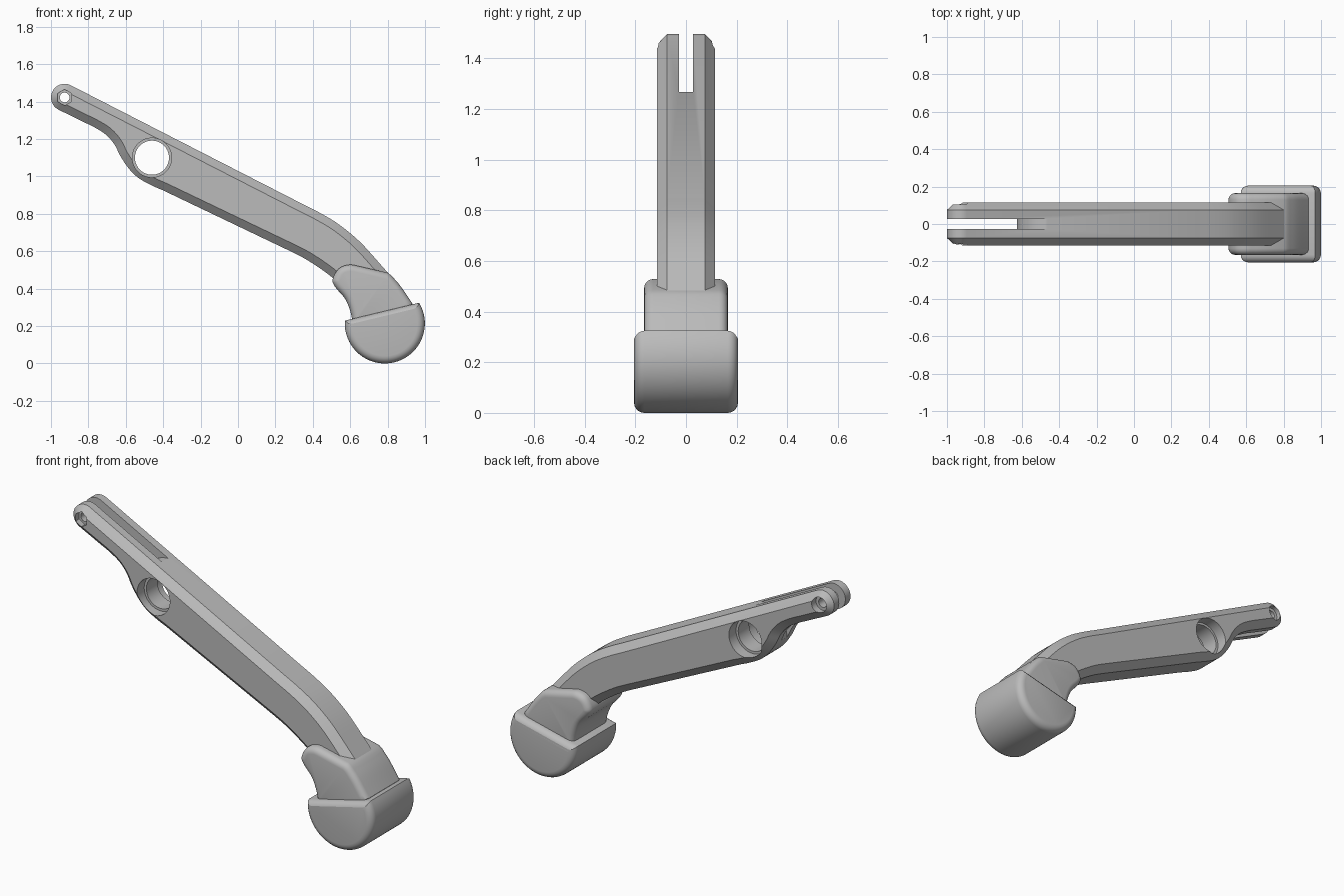
import bpy, bmesh, math
from mathutils import Vector

if "Cube" in bpy.data.objects:
    bpy.data.objects.remove(bpy.data.objects["Cube"], do_unlink=True)

grey = bpy.data.materials.new("plain grey")
grey.use_nodes = True
COLOUR = (0.5, 0.5, 0.5, 1)
grey.diffuse_color = COLOUR
grey.node_tree.nodes["Principled BSDF"].inputs["Base Color"].default_value = COLOUR


def arc(cx, cz, r, start, end, n):
    """Points on a circle, angles in degrees."""
    angles = [math.radians(start + (end - start) * i / n) for i in range(n + 1)]
    return [(cx + r * math.cos(a), cz + r * math.sin(a)) for a in angles]


def spline(points, steps=4):
    """Smooth curve that passes through the points."""
    p = [Vector(q) for q in points]
    p = [2 * p[0] - p[1]] + p + [2 * p[-1] - p[-2]]
    out = []
    for a, b, c, d in zip(p, p[1:], p[2:], p[3:]):
        for i in range(steps):
            t = i / steps
            out.append(tuple(0.5 * (2 * b + (c - a) * t + (2 * a - 5 * b + 4 * c - d) * t ** 2
                                    + (3 * b - a - 3 * c + d) * t ** 3)))
    return out + [tuple(points[-1])]


def inset(outline, amount):
    """Move a clockwise outline inward with mitred corners."""
    pts = [Vector(q) for q in outline]
    result = []
    for i, p in enumerate(pts):
        d1 = (p - pts[i - 1]).normalized()
        d2 = (pts[(i + 1) % len(pts)] - p).normalized()
        n1, n2 = Vector((d1.y, -d1.x)), Vector((d2.y, -d2.x))
        result.append(p + (n1 + n2) * amount / max(0.4, 1 + n1.dot(n2)))
    return result


def prism(name, outline, rings):
    """Skin a front-view outline through (inset, y) rings."""
    bm = bmesh.new()
    loops = [[bm.verts.new((q.x, y, q.y)) for q in inset(outline, amount)]
             for amount, y in rings]
    count = len(outline)
    for a, b in zip(loops, loops[1:]):
        for i in range(count):
            j = (i + 1) % count
            bm.faces.new((a[i], a[j], b[j], b[i]))
    bm.faces.new(loops[0])
    bm.faces.new(loops[-1])
    bmesh.ops.recalc_face_normals(bm, faces=bm.faces)
    mesh = bpy.data.meshes.new(name)
    bm.to_mesh(mesh)
    bm.free()
    mesh.materials.append(grey)
    obj = bpy.data.objects.new(name, mesh)
    bpy.context.collection.objects.link(obj)
    return obj


def rounded(half, radius, n=5):
    """Rings for a prism with rounded rims."""
    side = []
    for i in range(n + 1):
        a = math.pi / 2 * i / n
        side.append((radius * (1 - math.sin(a)), half - radius + radius * math.cos(a)))
    return [(k, -y) for k, y in side] + [(k, y) for k, y in reversed(side)]


def select_only(obj):
    bpy.ops.object.select_all(action='DESELECT')
    obj.select_set(True)
    bpy.context.view_layer.objects.active = obj


def cut(target, name, outline, y0, y1):
    cutter = prism(name, outline, [(0, y0), (0, y1)])
    cutter.hide_render = True
    mod = target.modifiers.new(name, 'BOOLEAN')
    mod.operation, mod.solver, mod.object = 'DIFFERENCE', 'EXACT', cutter
    select_only(target)
    bpy.ops.object.modifier_apply(modifier=name)
    bpy.data.objects.remove(cutter, do_unlink=True)


PIN = (-0.927, 1.422)
BORE = (-0.46, 1.10)

# Arm: bent bar with chamfered edges and a rounded tip
top = spline([(0.34, 0.855), (0.44, 0.804), (0.54, 0.743), (0.65, 0.652),
              (0.757, 0.535), (0.864, 0.41), (0.925, 0.32)])
underside = spline([(0.64, 0.23), (0.6, 0.35), (0.525, 0.44), (0.446, 0.503),
                    (0.356, 0.561), (0.28, 0.6)])
neck = spline([(-0.4, 0.925), (-0.457, 0.95), (-0.527, 0.988), (-0.58, 1.037),
               (-0.628, 1.107), (-0.66, 1.17), (-0.705, 1.222), (-0.767, 1.262), (-0.83, 1.293)])
tip = arc(*PIN, 0.073, 243, 63, 18)
arm = prism("arm", top + [(0.9, 0.24)] + underside + neck + tip,
            [(0.042, -0.115), (0, -0.075), (0, 0.075), (0.042, 0.115)])

# Fork slot, ending in a curve around the large bore
cut(arm, "fork_slot", arc(*BORE, 0.167, 225, 90, 24)
    + [(-0.46, 1.7), (-1.2, 1.7), (-1.2, 0.9), (-0.65, 0.9)][::1], -0.028, 0.028)

# Large bore with a counterbore on each side
cut(arm, "bore", arc(*BORE, 0.091, 355, 0, 71), -0.3, 0.3)
for side in (-1, 1):
    cut(arm, "counterbore", arc(*BORE, 0.105, 355, 0, 71), side * 0.05, side * 0.3)

# Pin hole with a hexagonal recess in front and a round one behind
cut(arm, "pin_hole", arc(*PIN, 0.026, 350, 0, 35), -0.3, 0.3)
cut(arm, "nut_recess", arc(*PIN, 0.043, 330, 30, 5), -0.3, -0.075)
cut(arm, "head_recess", arc(*PIN, 0.043, 350, 0, 35), 0.075, 0.3)

# Collar around the lower end of the arm
collar_outline = (spline([(0.615, 0.2), (0.603, 0.27), (0.573, 0.345), (0.52, 0.408),
                          (0.506, 0.45), (0.54, 0.508), (0.596, 0.528), (0.65, 0.519)])
                  + [(0.8, 0.485)] + spline([(0.822, 0.468), (0.87, 0.412), (0.934, 0.318)])
                  + [(0.92, 0.26)])
collar = prism("collar", collar_outline, rounded(0.165, 0.035))

# Foot: rounded drum with a sloping flat top
foot = prism("foot", arc(0.785, 0.214, 0.214, 31, -184, 48), rounded(0.205, 0.04))

for part in (arm, collar, foot):
    select_only(part)
    bpy.ops.object.shade_smooth_by_angle(angle=math.radians(30))
